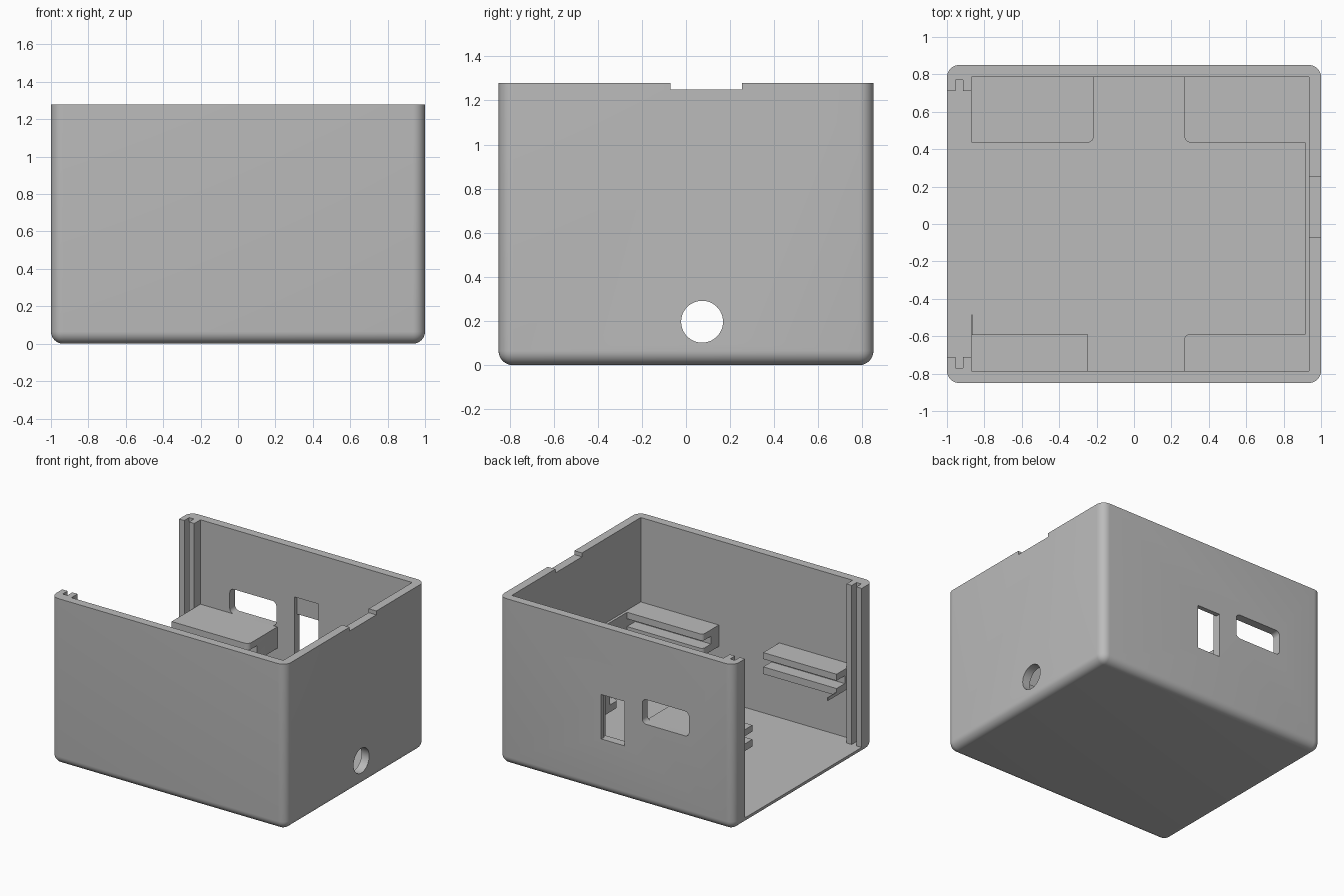
import bpy, bmesh, math
from mathutils import Vector, Matrix

if "Cube" in bpy.data.objects:
    bpy.data.objects.remove(bpy.data.objects["Cube"], do_unlink=True)

grey = bpy.data.materials.new("light_grey_plastic")
grey.use_nodes = True
COLOUR = (0.5, 0.5, 0.5, 1)
grey.diffuse_color = COLOUR
grey.node_tree.nodes["Principled BSDF"].inputs["Base Color"].default_value = COLOUR


def finish(name, bm):
    mesh = bpy.data.meshes.new(name)
    bmesh.ops.recalc_face_normals(bm, faces=bm.faces)
    bm.to_mesh(mesh)
    bm.free()
    mesh.materials.append(grey)
    obj = bpy.data.objects.new(name, mesh)
    bpy.context.collection.objects.link(obj)
    return obj


def box(name, lo, hi, radius=0, pick=None):
    """Box between two corners; edges chosen by pick(midpoint, direction) are rounded."""
    lo, hi = Vector(lo), Vector(hi)
    bm = bmesh.new()
    bmesh.ops.create_cube(bm, size=1)
    for v in bm.verts:
        v.co = (lo + hi) / 2 + v.co * (hi - lo)
    if radius:
        edges = [e for e in bm.edges if pick((e.verts[0].co + e.verts[1].co) / 2,
                                             (e.verts[1].co - e.verts[0].co).normalized())]
        bmesh.ops.bevel(bm, geom=edges, offset=radius, segments=8, profile=0.5,
                        affect='EDGES', clamp_overlap=True)
    return finish(name, bm)


def activate(obj):
    bpy.ops.object.select_all(action='DESELECT')
    obj.select_set(True)
    bpy.context.view_layer.objects.active = obj


def cut(obj, cutter):
    """Subtract the cutter and discard it."""
    cutter.hide_render = True
    mod = obj.modifiers.new("cut", 'BOOLEAN')
    mod.operation, mod.solver, mod.object = 'DIFFERENCE', 'EXACT', cutter
    activate(obj)
    bpy.ops.object.modifier_apply(modifier=mod.name)
    bpy.data.objects.remove(cutter, do_unlink=True)


def smooth(obj):
    activate(obj)
    bpy.ops.object.shade_smooth_by_angle(angle=math.radians(30))


X, Y, H = 1.0, 0.85, 1.28
IN_X, IN_Y, FLOOR = 0.935, 0.785, 0.055
JAMB_X, JAMB_Y = -0.87, 0.71

# Outer shell, rounded at the upright and bottom edges
shell = box("case_shell", (-X, -Y, 0), (X, Y, H), 0.065,
            lambda m, d: abs(d.z) > 0.9 or m.z < 0.01)

# Main cavity and the open end between the jambs
cut(shell, box("cavity", (JAMB_X, -IN_Y, FLOOR), (IN_X, IN_Y, H + 1)))
cut(shell, box("opening", (-X - 1, -JAMB_Y, FLOOR), (JAMB_X + 0.1, JAMB_Y, H + 1)))

# Sliding panel grooves in both jambs
cut(shell, box("groove", (-0.955, -0.77, FLOOR), (-0.915, 0.77, H + 1)))

# Notch in the rim of the right wall
cut(shell, box("notch", (0.9, -0.07, 1.25), (1.2, 0.255, H + 1)))

# Ports in the back wall: rounded one, plain one with a taller inner recess
cut(shell, box("wide_port", (-0.62, 0.7, 0.63), (-0.223, 1, 0.82), 0.035,
               lambda m, d: abs(d.y) > 0.9))
cut(shell, box("tall_port", (-0.07, 0.7, 0.415), (0.127, 1, 0.757)))
cut(shell, box("tall_recess", (-0.07, 0.7, 0.415), (0.135, 0.815, 0.9)))

# Round cable hole in the right wall
bm = bmesh.new()
bmesh.ops.create_cone(bm, cap_ends=True, segments=48, radius1=0.095, radius2=0.095, depth=0.3,
                      matrix=Matrix.Translation((X, 0.073, 0.197)) @ Matrix.Rotation(math.pi / 2, 4, 'Y'))
cut(shell, finish("cable_hole", bm))
smooth(shell)

# Slotted rails that hold a circuit board
LOW, TOP, SLOT_LOW, SLOT_TOP = 0.465, 0.63, 0.52, 0.58
LEDGE_X = 0.915


def rail(name, x0, x1, free_x, y_edge, y_slot, side, radius):
    y0, y1 = sorted((y_edge, side * (IN_Y + 0.01)))
    obj = box(name, (x0, y0, LOW), (x1, y1, TOP), radius,
              lambda m, d: abs(d.z) > 0.9 and abs(m.x - free_x) < 0.01 and abs(m.y - y_edge) < 0.01)
    s0, s1 = sorted((y_edge - side * 0.1, y_slot))
    cut(obj, box("slot", (x0 - 0.1, s0, SLOT_LOW), (min(x1 + 0.1, LEDGE_X), s1, SLOT_TOP)))
    smooth(obj)


rail("back_left_rail", JAMB_X, -0.215, -0.215, 0.435, 0.54, 1, 0.035)
rail("back_right_rail", 0.27, IN_X + 0.01, 0.27, 0.435, 0.54, 1, 0.035)
rail("front_left_rail", JAMB_X, -0.245, -0.245, -0.59, -0.69, -1, 0)
rail("front_right_rail", 0.27, IN_X + 0.01, 0.27, -0.59, -0.69, -1, 0.025)

# Narrow ledge along the right wall and a thin tab under the front left rail
box("right_ledge", (LEDGE_X, -0.59, LOW), (IN_X + 0.01, 0.435, TOP))
box("rail_tab", (JAMB_X, -0.6, LOW), (JAMB_X + 0.006, -0.485, LOW + 0.025))
